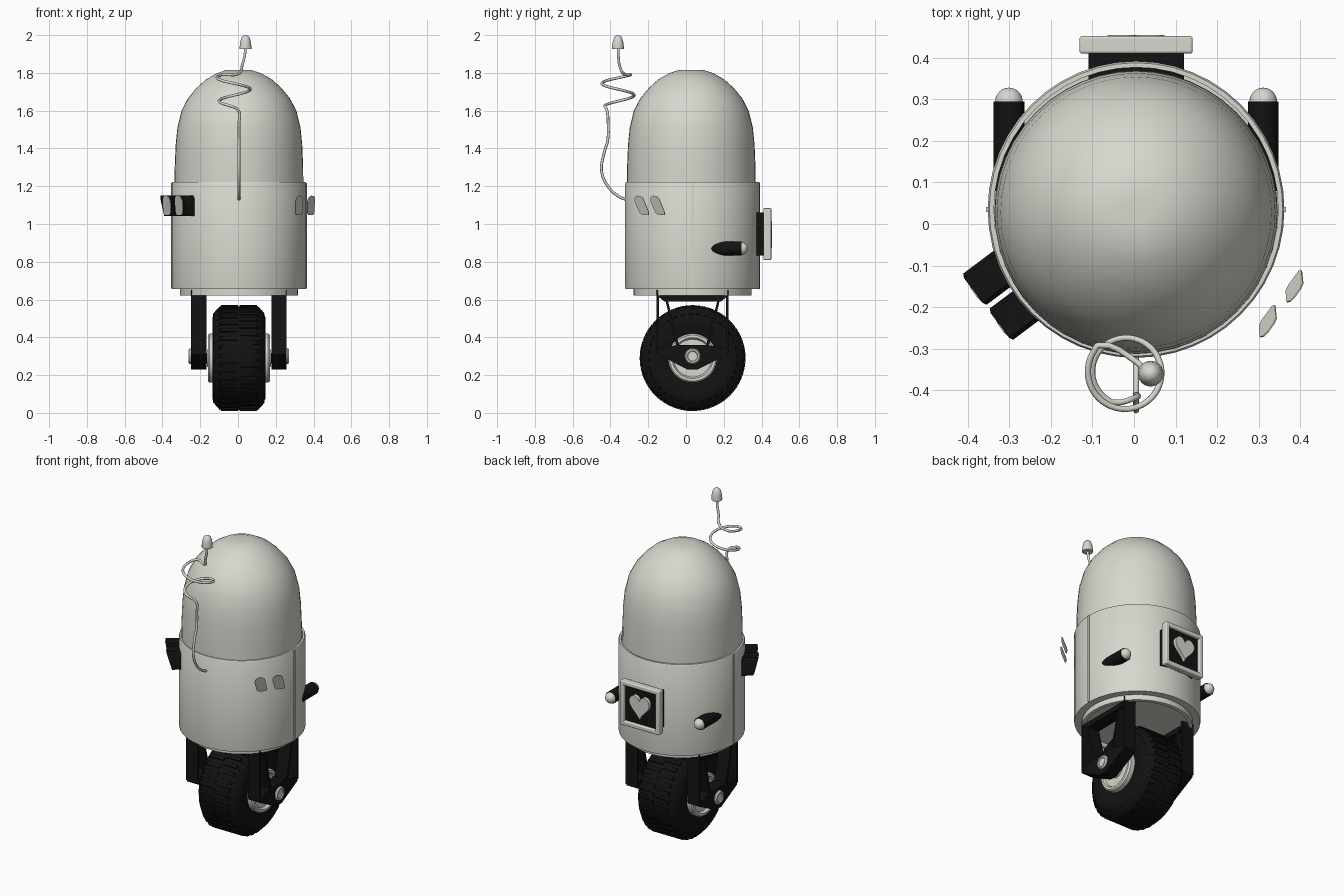
import bpy, bmesh, math
from mathutils import Vector, Matrix

cube = bpy.data.objects.get("Cube")
if cube:
    bpy.data.objects.remove(cube, do_unlink=True)


def material(name, colour):
    m = bpy.data.materials.new(name)
    m.use_nodes = True
    m.diffuse_color = (*colour, 1)
    m.node_tree.nodes["Principled BSDF"].inputs["Base Color"].default_value = (*colour, 1)
    return m


SHELL = material("warm_white_shell", (0.68, 0.68, 0.62))
BLACK = material("black_rubber", (0.006, 0.006, 0.006))
CX, CY = 0.005, 0.035          # vertical axis of the body
AXLE_Z = 0.29
X, Y, Z = Vector((1, 0, 0)), Vector((0, 1, 0)), Vector((0, 0, 1))


def finish(bm, name, mat, bevel=0, angle=35):
    bmesh.ops.remove_doubles(bm, verts=bm.verts, dist=1e-5)
    bmesh.ops.recalc_face_normals(bm, faces=bm.faces)
    me = bpy.data.meshes.new(name)
    bm.to_mesh(me)
    bm.free()
    ob = bpy.data.objects.new(name, me)
    bpy.context.collection.objects.link(ob)
    me.materials.append(mat)
    if bevel:
        mod = ob.modifiers.new("Bevel", "BEVEL")
        mod.width, mod.segments = bevel, 3
    bpy.ops.object.select_all(action="DESELECT")
    ob.select_set(True)
    bpy.context.view_layer.objects.active = ob
    bpy.ops.object.shade_smooth_by_angle(angle=math.radians(angle))
    return ob


def lathe(name, profile, centre, mat, axis=Z, segs=48):
    """Turn (radius, height) points around an axis through centre."""
    bm = bmesh.new()
    vs = [bm.verts.new((r, 0, h)) for r, h in profile]
    es = [bm.edges.new(p) for p in zip(vs, vs[1:])]
    bmesh.ops.spin(bm, geom=vs + es, cent=(0, 0, 0), axis=Z, angle=math.tau,
                   steps=segs, use_duplicate=False)
    rot = Z.rotation_difference(axis).to_matrix().to_4x4()
    bm.transform(Matrix.Translation(centre) @ rot)
    return finish(bm, name, mat)


def prism(name, pts, origin, u, v, depth, mat, bevel=0):
    """Extrude a flat outline, given along u and v, by the depth vector."""
    bm = bmesh.new()
    o = Vector(origin)
    face = bm.faces.new([bm.verts.new(o + u * a + v * b) for a, b in pts])
    ext = bmesh.ops.extrude_face_region(bm, geom=[face], use_keep_orig=True)
    bmesh.ops.translate(bm, vec=depth,
                        verts=[e for e in ext["geom"] if isinstance(e, bmesh.types.BMVert)])
    return finish(bm, name, mat, bevel)


def rect(w, h):
    return [(-w, -h), (w, -h), (w, h), (-w, h)]


# Body shell, dome and base cup
lathe("body_shell", [(0, 0.655), (0.355, 0.655), (0.357, 0.665), (0.357, 1.215),
                     (0.353, 1.222), (0.342, 1.222), (0.342, 1.19)], (CX, CY, 0), SHELL)
lathe("dome", [(0.341, 1.19), (0.34, 1.3), (0.335, 1.42), (0.326, 1.51), (0.304, 1.6),
               (0.27, 1.665), (0.225, 1.72), (0.175, 1.765), (0.12, 1.797),
               (0.07, 1.814), (0.03, 1.816), (0, 1.816)], (CX, CY - 0.007, 0), SHELL)
lathe("base_cup", [(0.313, 0.66), (0.313, 0.622), (0.29, 0.622), (0.285, 0.645),
                   (0, 0.645)], (CX, CY, 0), SHELL)
for side, label in ((1, "left"), (-1, "right")):
    prism(label + "_seam", rect(0.006, 0.28), (CX + side * 0.353, CY, 0.938), Y, Z,
          X * side * 0.008, SHELL)

# Tyre with lugs
half = [(0.125, 0.125), (0.17, 0.14), (0.215, 0.14), (0.25, 0.125), (0.27, 0.1), (0.274, 0.05)]
hub_c = Vector((CX, CY, AXLE_Z))
lathe("tyre", half + [(r, -h) for r, h in reversed(half)], hub_c, BLACK, X, 64)
bm = bmesh.new()
LUGS = 36
for i in range(LUGS):
    for s in (-1, 1):
        turn = Matrix.Rotation(math.tau * (i + s * 0.25) / LUGS, 4, "X")
        for dx, r, lean, size in ((0.05, 0.27, 0, (0.092, 0.023, 0.02)),
                                  (0.112, 0.25, 0.85, (0.055, 0.023, 0.016))):
            mat = (Matrix.Translation(hub_c) @ turn @ Matrix.Translation((s * dx, 0, r))
                   @ Matrix.Rotation(s * lean, 4, "Y") @ Matrix.Diagonal((*size, 1)))
            bmesh.ops.create_cube(bm, size=1, matrix=mat)
finish(bm, "tyre_lugs", BLACK)

# Wheel hub, axle and fork on each side
for side, label in ((1, "left"), (-1, "right")):
    out = X * side
    lathe(label + "_hub", [(0.13, 0), (0.13, 0.155), (0.122, 0.165), (0.108, 0.165),
                           (0.1, 0.15), (0.05, 0.15), (0.045, 0.17), (0, 0.17)],
          hub_c, SHELL, out)
    lathe(label + "_axle", [(0.028, 0.1), (0.028, 0.25), (0, 0.25)], hub_c, BLACK, out, 24)
    lathe(label + "_axle_bolt", [(0.042, 0.245), (0.042, 0.258), (0.036, 0.266), (0.028, 0.266),
                                 (0.025, 0.26), (0, 0.26)], hub_c + Z * 0.01, SHELL, out, 24)
    start = Vector((CX + side * 0.173, CY, 0))
    lower = [(-0.2, 0.31), (-0.03, 0.23), (0.03, 0.23), (0.2, 0.31), (0.2, 0.335),
             (0.09, 0.36), (-0.09, 0.36), (-0.2, 0.335)]
    prism(label + "_fork_lower", [(a * 0.92, b) for a, b in lower], start, Y, Z, out * 0.08, BLACK)
    prism(label + "_fork_bridge", [(-0.19, 0.622), (-0.15, 0.59), (0.15, 0.59), (0.19, 0.622)],
          start, Y, Z, out * 0.08, BLACK)
    for s, end in ((-1, "front"), (1, "back")):
        prism(f"{label}_fork_{end}_post", [(s * 0.178, 0.32), (s * 0.19, 0.32),
              (s * 0.19, 0.65), (s * 0.178, 0.65)], start, Y, Z, out * 0.08, BLACK)
        prism(f"{label}_fork_{end}_strut", [(s * 0.07, 0.35), (s * 0.085, 0.35),
              (s * 0.145, 0.6), (s * 0.132, 0.6)], start, Y, Z, out * 0.08, BLACK)

# Rear arms with round tips
for side, label in ((1, "left"), (-1, "right")):
    c = Vector((CX + side * 0.306, 0, 0.87))
    lathe(label + "_arm", [(0, 0.08), (0.037, 0.08), (0.037, 0.295), (0, 0.295)], c, BLACK, Y, 32)
    ball = [(0.033 * math.cos(a * math.pi / 16), 0.295 + 0.033 * math.sin(a * math.pi / 16))
            for a in range(9)]
    lathe(label + "_arm_tip", ball, c, SHELL, Y, 32)

# Rear display: box, screen, raised frame and heart
panel = Vector((CX, 0, 0.947))
prism("display_box", rect(0.115, 0.115), panel + Y * 0.33, X, Z, Y * 0.085, BLACK)
prism("display_back", rect(0.136, 0.137), panel + Y * 0.41, X, Z, Y * 0.02, SHELL, 0.006)
prism("display_screen", rect(0.112, 0.113), panel + Y * 0.428, X, Z, Y * 0.006, BLACK)
for s, ends in ((1, ("top", "left")), (-1, ("bottom", "right"))):
    prism(f"display_frame_{ends[0]}", rect(0.136, 0.0135), panel + Y * 0.412 + Z * s * 0.1235,
          X, Z, Y * 0.04, SHELL, 0.006)
    prism(f"display_frame_{ends[1]}", rect(0.0135, 0.137), panel + Y * 0.412 + X * s * 0.1225,
          X, Z, Y * 0.04, SHELL, 0.006)
heart = []
for i in range(40):
    t = math.tau * i / 40
    heart.append((0.0043 * 16 * math.sin(t) ** 3,
                  0.005 * (13 * math.cos(t) - 5 * math.cos(2 * t)
                           - 2 * math.cos(3 * t) - math.cos(4 * t) + 2)))
prism("display_heart", heart, panel + Y * 0.43, X, Z, Y * 0.025, SHELL)

# Eyes: lenses on both sides, dark housings on the right side only
lens = [(-0.04, 0.025), (-0.034, 0.042), (-0.018, 0.052), (0.006, 0.05), (0.02, 0.038),
        (0.042, -0.036), (0.038, -0.05), (-0.004, -0.05), (-0.02, -0.038)]
housing = [(-0.047, 0.035), (-0.037, 0.053), (0.037, 0.053), (0.047, 0.035),
           (0.047, -0.056), (-0.047, -0.056)]
for side, label in ((1, "left"), (-1, "right")):
    n = Vector((side * 0.8, -0.6, 0))
    along = Vector((side * 0.6, 0.8, 0))
    up = Z + n * 0.28
    for ex, ey, pos in ((0.38, -0.151, "outer"), (0.316, -0.235, "inner")):
        c = Vector((CX + side * ex, ey, 1.098))
        prism(f"{label}_{pos}_lens", lens, c, along, up, n * 0.003, SHELL)
        if side < 0:
            prism(f"{label}_{pos}_eye_housing", housing, c, along, up, n * -0.13, BLACK)

# Coiled antenna
path = [(0.005, -0.315, 1.13), (0.005, -0.345, 1.14), (0.005, -0.41, 1.195),
        (0.005, -0.447, 1.28), (0.005, -0.435, 1.37), (0.005, -0.415, 1.44),
        (0.005, -0.412, 1.53), (0.003, -0.418, 1.6)]
STEPS = 44
for i in range(2, STEPS + 1):
    a = -math.pi / 2 - i * math.pi / 8 * (20 / STEPS) * 1.1
    r = 0.078 + 0.014 * i / STEPS
    path.append((-0.02 + r * math.cos(a), -0.357 + r * math.sin(a), 1.62 + 0.17 * i / STEPS))
path += [(0.01, -0.335, 1.8), (0.022, -0.352, 1.84), (0.035, -0.358, 1.89), (0.04, -0.36, 1.94)]
curve = bpy.data.curves.new("antenna_wire", "CURVE")
curve.dimensions = "3D"
curve.bevel_depth, curve.bevel_resolution = 0.0075, 2
curve.use_fill_caps = True
curve.resolution_u = 4
spline = curve.splines.new("BEZIER")
spline.bezier_points.add(len(path) - 1)
for p, co in zip(spline.bezier_points, path):
    p.co = co
    p.handle_left_type = p.handle_right_type = "AUTO"
curve.materials.append(SHELL)
bpy.context.collection.objects.link(bpy.data.objects.new("antenna_wire", curve))
lathe("antenna_tip", [(0, 1.927), (0.031, 1.927), (0.031, 1.94), (0.027, 1.97), (0.02, 1.99),
                      (0.01, 1.998), (0, 2.0)], (0.04, -0.36, 0), SHELL, Z, 24)
